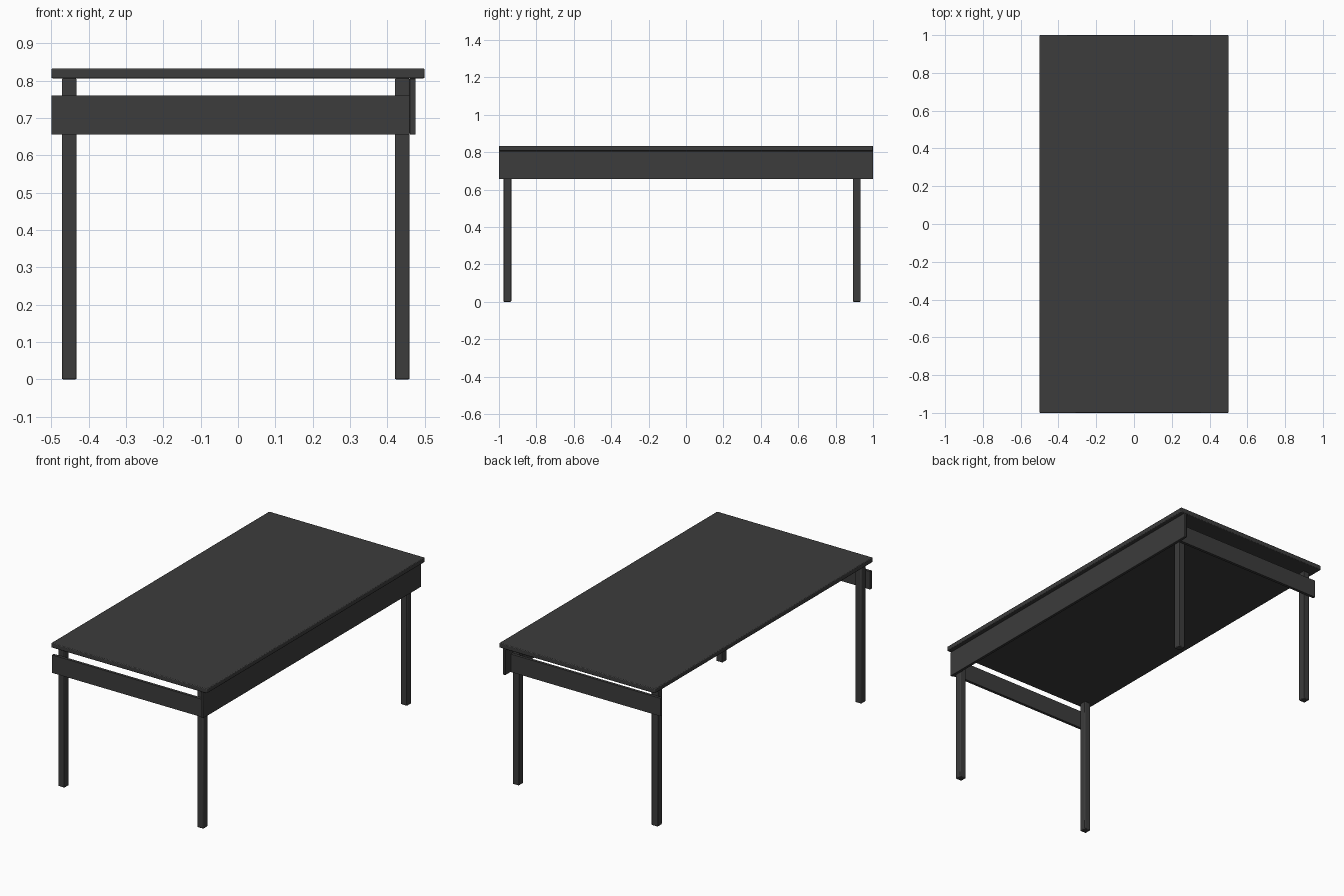
import bpy

cube = bpy.data.objects.get("Cube")
if cube:
    bpy.data.objects.remove(cube, do_unlink=True)

# Single dark grey finish
grey = bpy.data.materials.new("dark grey")
grey.use_nodes = True
colour = (0.045, 0.045, 0.045, 1)
grey.diffuse_color = colour
grey.node_tree.nodes["Principled BSDF"].inputs["Base Color"].default_value = colour


def board(name, x, y, z, bevel=0.0):
    """Box spanning the given (low, high) ranges, with optional eased edges."""
    spans = (x, y, z)
    bpy.ops.mesh.primitive_cube_add(size=1, location=[(a + b) / 2 for a, b in spans])
    obj = bpy.context.object
    obj.name = name
    obj.scale = [b - a for a, b in spans]
    bpy.ops.object.transform_apply(location=False, rotation=False, scale=True)
    obj.data.materials.append(grey)
    if bevel:
        mod = obj.modifiers.new("eased edges", "BEVEL")
        mod.width = bevel
        mod.segments = 2
        bpy.ops.object.shade_smooth_by_angle()
    return obj


APRON_LOW = 0.656
TOP_LOW = 0.806
EASE = 0.004

# Tabletop
board("tabletop", (-0.5, 0.5), (-1, 1), (TOP_LOW, 0.833), EASE)

# Legs
leg_x = {"right": (-0.472, -0.432), "left": (0.42, 0.46)}
leg_y = {"front": (-0.975, -0.934), "back": (0.893, 0.934)}
for end, y in leg_y.items():
    for side, x in leg_x.items():
        board(f"{end}_{side}_leg", x, y, (0, TOP_LOW), EASE)

# Long apron on one side only, tight under the tabletop
board("long_apron", (0.46, 0.476), (-1, 1), (APRON_LOW, TOP_LOW), 0.002)

# Short aprons across the outside of each pair of legs
for end, y in {"front": (-0.991, -0.975), "back": (0.934, 0.95)}.items():
    board(f"{end}_apron", (-0.5, 0.46), y, (APRON_LOW, 0.76))
